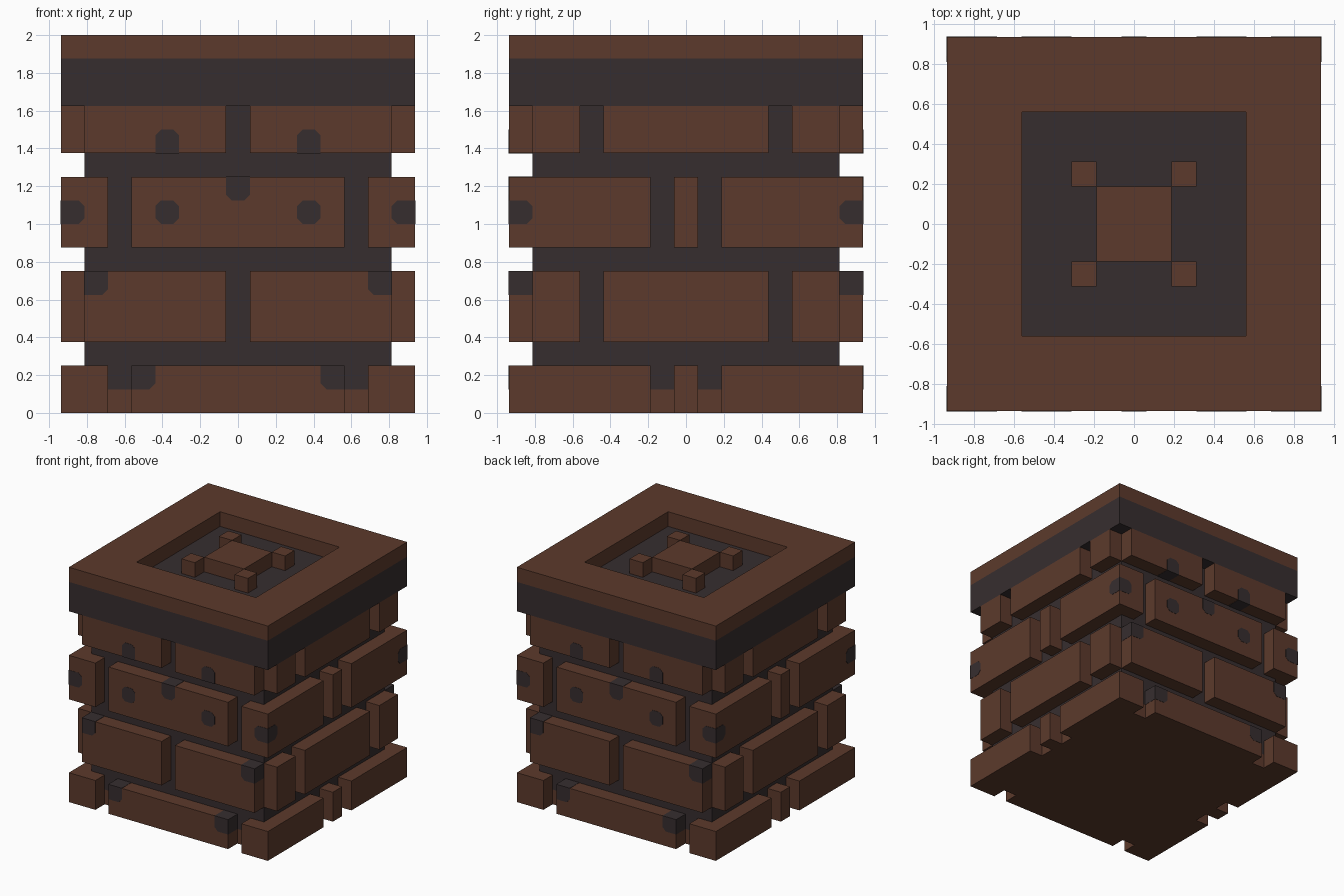
import bpy, bmesh

if "Cube" in bpy.data.objects:
    bpy.data.objects.remove(bpy.data.objects["Cube"], do_unlink=True)

U = 0.125      # brick module
E = 0.016      # how far a painted spot stands proud, in modules
OUT, CORE = 7.5, 6.5


def material(name, rgb):
    m = bpy.data.materials.new(name)
    m.use_nodes = True
    m.diffuse_color = (*rgb, 1)
    bsdf = m.node_tree.nodes["Principled BSDF"]
    bsdf.inputs["Base Color"].default_value = (*rgb, 1)
    bsdf.inputs["Roughness"].default_value = 0.9
    return m


BROWN = material("brick brown", (0.107, 0.042, 0.025))
DARK = material("mortar charcoal", (0.037, 0.027, 0.028))


def finish(name, bm, mat):
    bmesh.ops.scale(bm, vec=(U, U, U), verts=bm.verts)
    bmesh.ops.recalc_face_normals(bm, faces=bm.faces)
    me = bpy.data.meshes.new(name)
    bm.to_mesh(me)
    bm.free()
    me.materials.append(mat)
    ob = bpy.data.objects.new(name, me)
    bpy.context.collection.objects.link(ob)
    return ob


def add_box(bm, x, y, z):
    """Box from (low, high) pairs on each axis, in modules."""
    vs = bmesh.ops.create_cube(bm, size=1)["verts"]
    for v in vs:
        v.co = [(a + b) / 2 + c * (b - a) for (a, b), c in zip((x, y, z), v.co)]


def block(name, half, z, mat):
    bm = bmesh.new()
    add_box(bm, (-half, half), (-half, half), z)
    return finish(name, bm, mat)


# Inner body and cap
block("base", CORE, (0, 1), BROWN)
block("mortar_core", CORE, (1, 13), DARK)
block("cap_band", OUT, (13, 15), DARK)

# Square rim around the sunken top
bm = bmesh.new()
loops = [[bm.verts.new((sx * h, sy * h, z)) for h, z in
          ((OUT, 15), (OUT, 16), (4.5, 16), (4.5, 15))]
         for sx, sy in ((-1, -1), (1, -1), (1, 1), (-1, 1))]
for i in range(4):
    a, b = loops[i], loops[(i + 1) % 4]
    for j in range(4):
        k = (j + 1) % 4
        bm.faces.new((a[j], b[j], b[k], a[k]))
finish("cap_rim", bm, BROWN)

# Raised centre and four studs in the sunken top
block("cap_centre", 1.5, (15, 16), BROWN)
bm = bmesh.new()
for x in ((-2.5, -1.5), (1.5, 2.5)):
    for y in ((-2.5, -1.5), (1.5, 2.5)):
        add_box(bm, x, y, (15, 16))
finish("cap_studs", bm, BROWN)

# Brick courses: two alternating layouts, (front and back spans, side spans)
WIDE = ([(-7.5, -5.5), (-4.5, 4.5), (5.5, 7.5)],
        [(-6.5, -1.5), (-0.5, 0.5), (1.5, 6.5)])
NOTCHED = ([(-6.5, -0.5), (0.5, 6.5)],
           [(-6.5, -4.5), (-3.5, 3.5), (4.5, 6.5)])
COURSES = [("first", WIDE, (0, 2)), ("second", NOTCHED, (3, 6)),
           ("third", WIDE, (7, 10)), ("fourth", NOTCHED, (11, 13))]
for name, (front, side), z in COURSES:
    bm = bmesh.new()
    for depth in ((-OUT, -CORE), (CORE, OUT)):
        for span in front:
            add_box(bm, span, depth, z)
        for span in side:
            add_box(bm, depth, span, z)
    finish(name + "_brick_course", bm, BROWN)


def add_spot(bm, u, z, clips, sx, sy, inner=CORE, on_side=False):
    """One-module spot with the listed corners cut; uncut edges wrap the brick."""
    corners = ["bl", "br", "tr", "tl"]
    edge = {"l": "bl tl", "r": "br tr", "b": "bl br", "t": "tl tr"}
    grow = {k: 0 if any(c in clips for c in v.split()) else E
            for k, v in edge.items()}
    cut = 0.24
    pts = []
    for c in corners:
        px = u - grow["l"] if c[1] == "l" else u + 1 + grow["r"]
        pz = z - grow["b"] if c[0] == "b" else z + 1 + grow["t"]
        dx = cut if c[1] == "l" else -cut
        dz = cut if c[0] == "b" else -cut
        if c in clips:
            pair = [(px, pz + dz), (px + dx, pz)]
            pts += pair if c in ("bl", "tr") else pair[::-1]
        else:
            pts.append((px, pz))
    rings = []
    for d in (inner, OUT + E):
        rings.append([bm.verts.new((sx * (d if on_side else p),
                                    sy * (p if on_side else d), q))
                      for p, q in pts])
    a, b = rings
    bm.faces.new(a)
    bm.faces.new(b)
    for i in range(len(pts)):
        j = (i + 1) % len(pts)
        bm.faces.new((a[i], a[j], b[j], b[i]))


# Dark spots on the front and back, mirrored left to right
SPOTS = [(2.5, 11, ("tl", "tr")), (2.5, 8, ("bl", "br", "tr", "tl")),
         (5.5, 5, ("bl",)), (3.5, 1, ("bl",))]
bm = bmesh.new()
for sy in (-1, 1):
    add_spot(bm, -0.5, 9, ("bl", "br"), 1, sy)
    for sx in (-1, 1):
        for u, z, clips in SPOTS:
            add_spot(bm, u, z, clips, sx, sy)
        # Thin plates folded around each corner of the third course
        for on_side in (False, True):
            add_spot(bm, 6.5, 8, ("bl", "tl"), sx, sy, OUT, on_side)
finish("dark_spots", bm, DARK)
